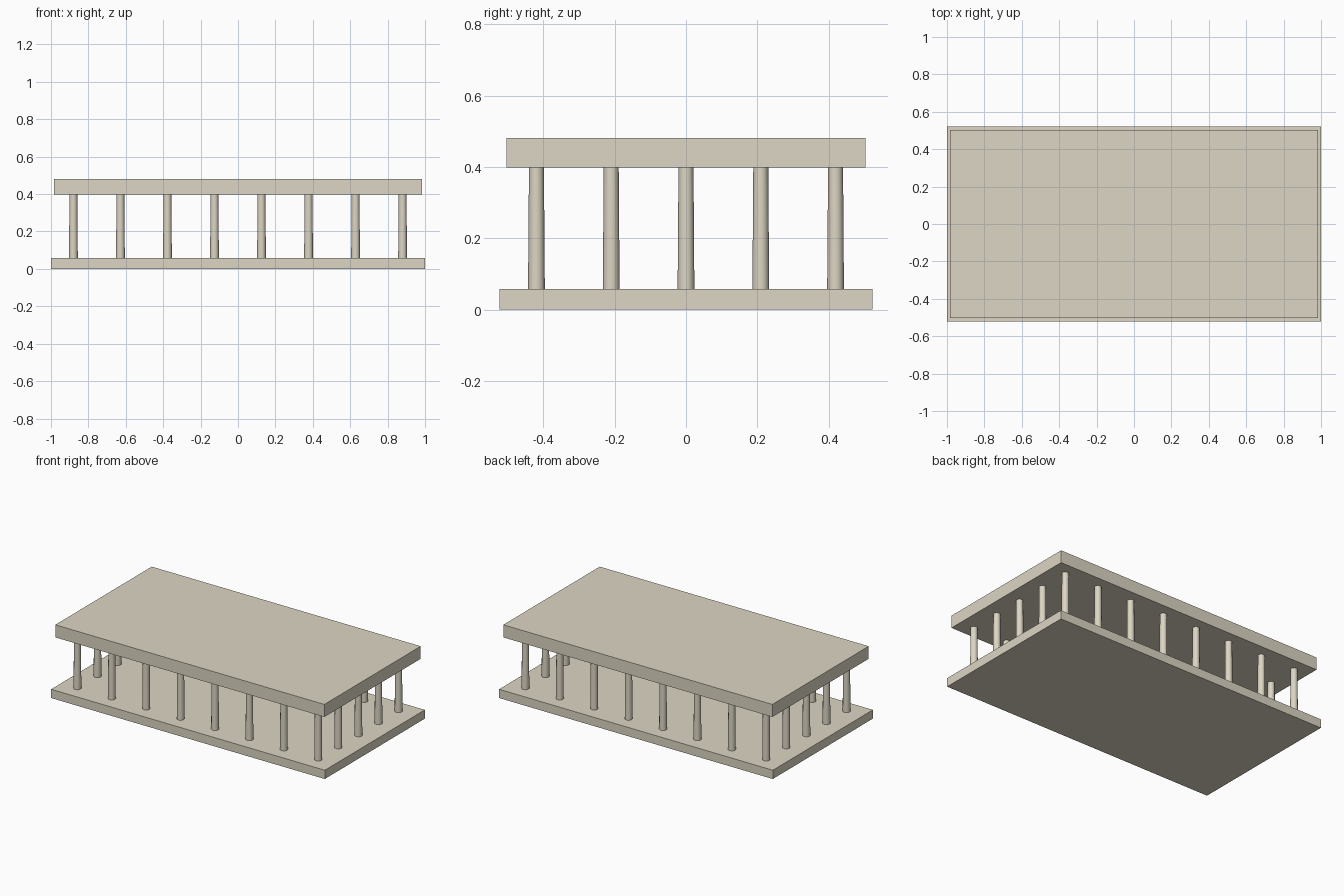
import bpy

cube = bpy.data.objects.get("Cube")
if cube:
    bpy.data.objects.remove(cube, do_unlink=True)

stone = bpy.data.materials.new("pale stone")
stone.use_nodes = True
COLOUR = (0.72, 0.67, 0.55, 1)
stone.diffuse_color = COLOUR
stone.node_tree.nodes["Principled BSDF"].inputs["Base Color"].default_value = COLOUR

BASE_TOP, ROOF_BOTTOM, ROOF_TOP = 0.058, 0.398, 0.481
COLS_X, COLS_Y = 8, 5
HALF_X, HALF_Y = 0.88, 0.419


def slab(name, half_x, half_y, low, high):
    bpy.ops.mesh.primitive_cube_add(size=1, location=(0, 0, (low + high) / 2))
    ob = bpy.context.object
    ob.name = name
    ob.scale = (2 * half_x, 2 * half_y, high - low)
    bpy.ops.object.transform_apply(location=False, rotation=False, scale=True)
    ob.data.materials.append(stone)


def column(x, y):
    bpy.ops.mesh.primitive_cone_add(
        vertices=12, radius1=0.0235, radius2=0.021, depth=ROOF_BOTTOM - BASE_TOP,
        location=(x, y, (BASE_TOP + ROOF_BOTTOM) / 2))
    ob = bpy.context.object
    ob.name = "column"
    ob.data.materials.append(stone)
    bpy.ops.object.shade_smooth_by_angle()


# Floor and roof slabs
slab("base_slab", 1.0, 0.522, 0, BASE_TOP)
slab("roof_slab", 0.983, 0.503, ROOF_BOTTOM, ROOF_TOP)

# Columns stand around the edge only
for i in range(COLS_X):
    for j in range(COLS_Y):
        if i in (0, COLS_X - 1) or j in (0, COLS_Y - 1):
            column(HALF_X * (2 * i / (COLS_X - 1) - 1), HALF_Y * (2 * j / (COLS_Y - 1) - 1))
